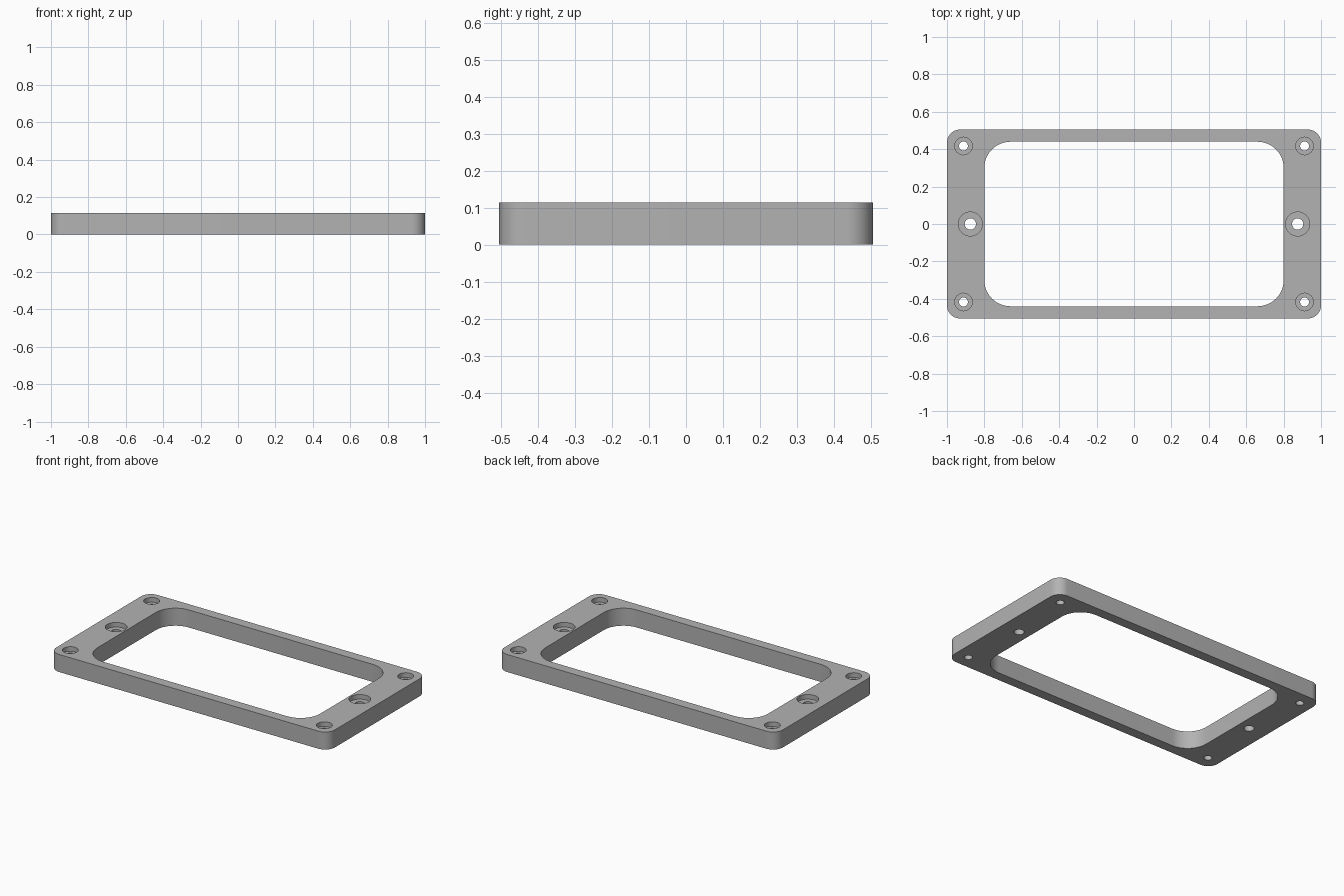
import bpy, bmesh
from math import sin, cos, pi, radians

cube = bpy.data.objects.get("Cube")
if cube:
    bpy.data.objects.remove(cube, do_unlink=True)

HEIGHT = 0.114
BORE_DEPTH = 0.03

grey = bpy.data.materials.new("plain grey")
grey.use_nodes = True
colour = (0.45, 0.45, 0.45, 1)
grey.diffuse_color = colour
grey.node_tree.nodes["Principled BSDF"].inputs["Base Color"].default_value = colour


def rounded_rect(hx, hy, r, steps=12):
    """Counter-clockwise outline with rounded corners."""
    pts = []
    for q, (sx, sy) in enumerate([(1, 1), (-1, 1), (-1, -1), (1, -1)]):
        for i in range(steps + 1):
            a = (q + i / steps) * pi / 2
            pts.append((sx * (hx - r) + r * cos(a), sy * (hy - r) + r * sin(a)))
    return pts


def circle(x, y, r, n=48):
    return [(x + r * cos(2 * pi * i / n), y + r * sin(2 * pi * i / n)) for i in range(n)]


def add_loft(bm, layers):
    """Closed solid through a stack of (outline, z) layers, bottom to top."""
    rings = [[bm.verts.new((x, y, z)) for x, y in pts] for pts, z in layers]
    for low, high in zip(rings, rings[1:]):
        n = len(low)
        for i in range(n):
            j = (i + 1) % n
            bm.faces.new((low[i], low[j], high[j], high[i]))
    bm.faces.new(rings[0][::-1])
    bm.faces.new(rings[-1])


def make_object(name, bm):
    mesh = bpy.data.meshes.new(name)
    bm.to_mesh(mesh)
    bm.free()
    mesh.materials.append(grey)
    ob = bpy.data.objects.new(name, mesh)
    bpy.context.collection.objects.link(ob)
    return ob


# Outer slab
bm = bmesh.new()
add_loft(bm, [(rounded_rect(1, 0.505, 0.07), 0), (rounded_rect(1, 0.505, 0.07), HEIGHT)])
frame = make_object("mounting_frame", bm)

# Cutter: central window plus stepped screw holes
bm = bmesh.new()
window = rounded_rect(0.8, 0.44, 0.14)
add_loft(bm, [(window, -0.1), (window, HEIGHT + 0.1)])
floor = HEIGHT - BORE_DEPTH
for side in (-1, 1):
    for x, y, hole, bore in [(0.912, 0.417, 0.024, 0.047),
                             (0.912, -0.417, 0.024, 0.047),
                             (0.875, 0, 0.03, 0.064)]:
        small, large = circle(side * x, y, hole), circle(side * x, y, bore)
        add_loft(bm, [(small, -0.1), (small, floor), (large, floor), (large, HEIGHT + 0.1)])
cutter = make_object("opening_cutter", bm)
cutter.hide_render = True

# Cut the openings, then drop the cutter
bpy.ops.object.select_all(action="DESELECT")
frame.select_set(True)
bpy.context.view_layer.objects.active = frame
cut = frame.modifiers.new("openings", "BOOLEAN")
cut.operation = "DIFFERENCE"
cut.solver = "EXACT"
cut.object = cutter
bpy.ops.object.modifier_apply(modifier=cut.name)
bpy.data.objects.remove(cutter, do_unlink=True)
bpy.ops.object.shade_smooth_by_angle(angle=radians(30))
